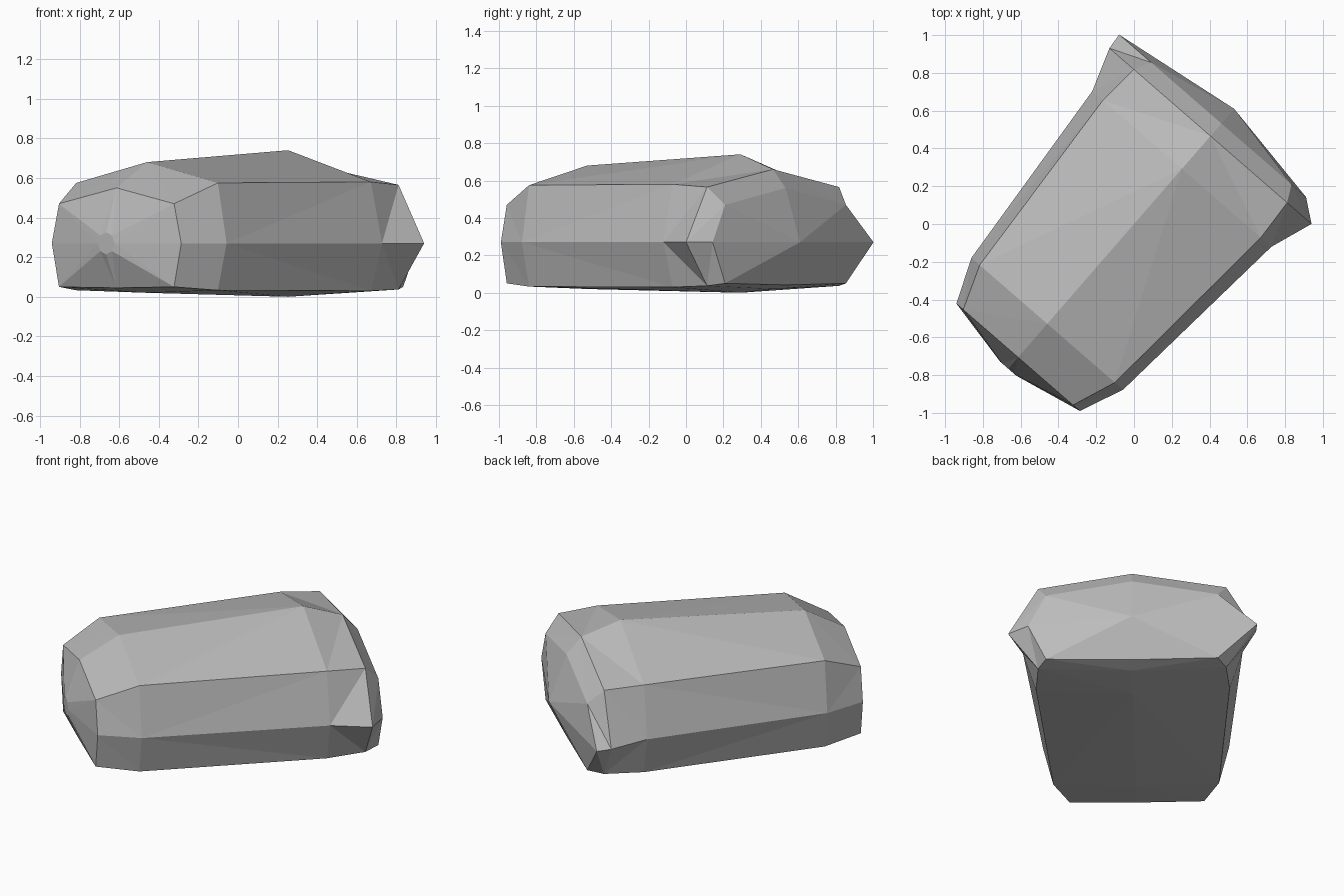
import bpy, bmesh, math
from mathutils import Matrix, Vector

cube = bpy.data.objects.get("Cube")
if cube:
    bpy.data.objects.remove(cube, do_unlink=True)

stone = bpy.data.materials.new("stone_grey")
stone.use_nodes = True
grey = (0.5, 0.5, 0.5, 1)
stone.diffuse_color = grey
stone.node_tree.nodes["Principled BSDF"].inputs["Base Color"].default_value = grey

MID_Z = 0.27


def section(y, shoulder, right, left, top, shoulder_z, low, base):
    """Eight-sided cross-section, clockwise from the ridge."""
    return [(0, y, top), (shoulder, y, shoulder_z), (right, y, MID_Z),
            (shoulder, y, low), (0, y, base), (-shoulder, y, low),
            (-left, y, MID_Z), (-shoulder, y, shoulder_z)]


# Small flat nose, then sections along the length of the boulder
nose = [(0.056 * math.sin(i * math.tau / 8), -1.015,
         MID_Z + 0.056 * math.cos(i * math.tau / 8)) for i in range(8)]
sections = [
    nose,
    section(-0.935, 0.385, 0.433, 0.433, 0.55, 0.47, 0.05, 0.045),
    section(-0.70, 0.474, 0.532, 0.532, 0.68, 0.575, 0.033, 0.02),
    section(0.386, 0.554, 0.628, 0.628, 0.74, 0.58, 0.03, 0.0),
    section(0.617, 0.538, 0.709, 0.709, 0.66, 0.565, 0.037, 0.02),
    section(0.705, 0.492, 0.594, 0.717, 0.56, 0.47, 0.05, 0.042),
]

bm = bmesh.new()
rings = [[bm.verts.new(p) for p in ring] for ring in sections]
for a, b in zip(rings, rings[1:]):
    for i in range(8):
        j = (i + 1) % 8
        bm.faces.new((a[i], a[j], b[j], b[i]))

# End caps: flat nose and shallow pointed back
bm.faces.new(rings[0])
tip = bm.verts.new((0, 0.808, MID_Z))
for i in range(8):
    bm.faces.new((rings[-1][i], rings[-1][(i + 1) % 8], tip))

bmesh.ops.triangulate(bm, faces=bm.faces[:])
bmesh.ops.recalc_face_normals(bm, faces=bm.faces[:])

# Turn the boulder so that it lies diagonally
bmesh.ops.rotate(bm, verts=bm.verts[:], cent=Vector(),
                 matrix=Matrix.Rotation(math.radians(-41), 3, "Z"))

mesh = bpy.data.meshes.new("boulder")
bm.to_mesh(mesh)
bm.free()
mesh.materials.append(stone)
boulder = bpy.data.objects.new("boulder", mesh)
bpy.context.collection.objects.link(boulder)
